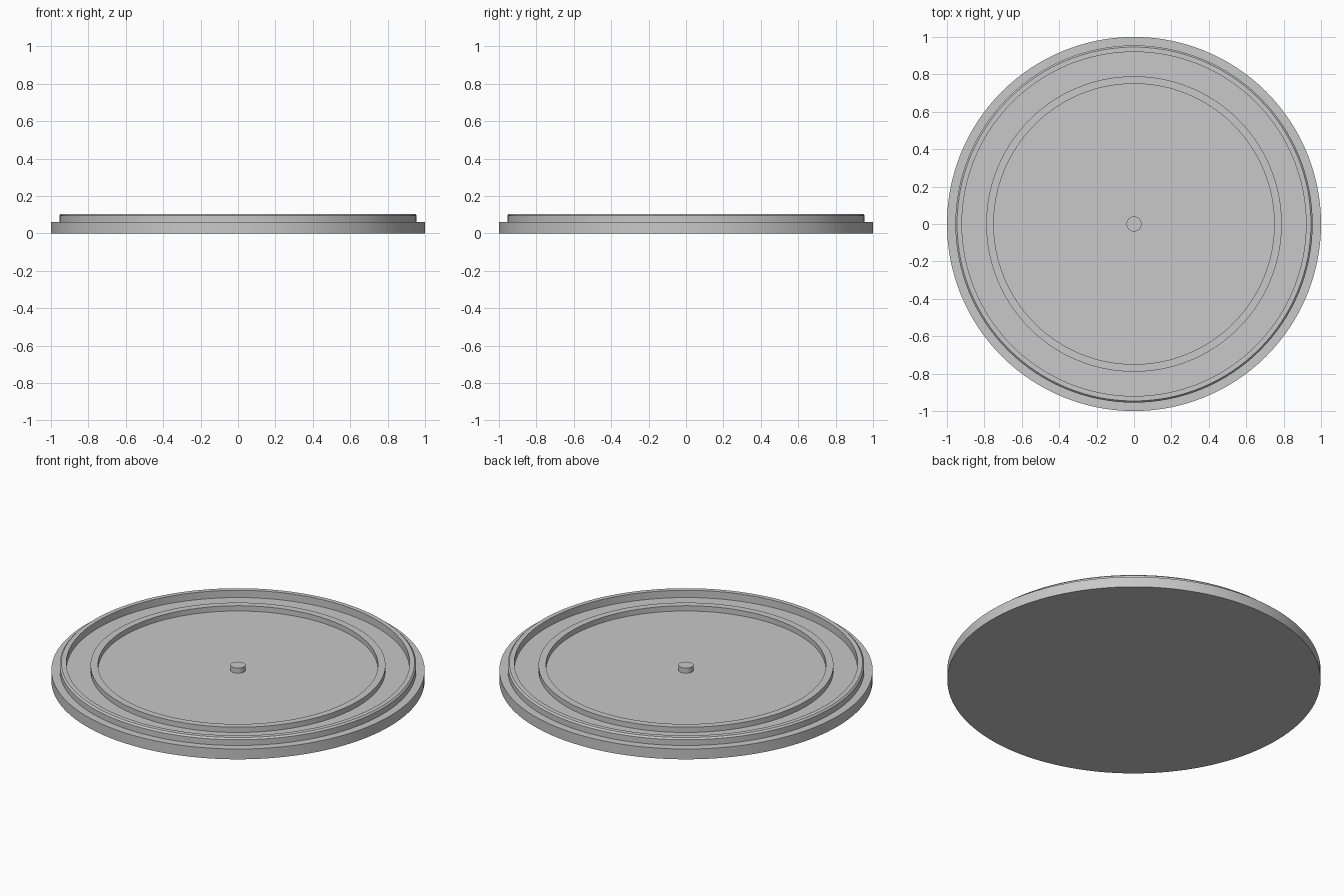
import bpy, bmesh
from math import cos, sin, tau, radians

cube = bpy.data.objects.get("Cube")
if cube:
    bpy.data.objects.remove(cube, do_unlink=True)

grey = bpy.data.materials.new("plain grey")
grey.use_nodes = True
colour = (0.58, 0.58, 0.58, 1)
grey.diffuse_color = colour
grey.node_tree.nodes["Principled BSDF"].inputs["Base Color"].default_value = colour

SIDES = 128
FLOOR = 0.061      # top of the plate
SUNK = 0.05        # raised parts start slightly inside the plate


def finish(name, bm):
    bmesh.ops.recalc_face_normals(bm, faces=bm.faces)
    mesh = bpy.data.meshes.new(name)
    bm.to_mesh(mesh)
    bm.free()
    mesh.materials.append(grey)
    obj = bpy.data.objects.new(name, mesh)
    bpy.context.collection.objects.link(obj)
    bpy.ops.object.select_all(action="DESELECT")
    obj.select_set(True)
    bpy.context.view_layer.objects.active = obj
    bpy.ops.object.shade_smooth_by_angle(angle=radians(30))


def turned(name, profile, solid):
    """Turn (radius, height) points about z; solid caps both ends, else the loop closes."""
    bm = bmesh.new()
    rings = [[bm.verts.new((r * cos(tau * i / SIDES), r * sin(tau * i / SIDES), z))
              for i in range(SIDES)] for r, z in profile]
    pairs = list(zip(rings, rings[1:]))
    if solid:
        bm.faces.new(rings[0])
        bm.faces.new(rings[-1])
    else:
        pairs.append((rings[-1], rings[0]))
    for a, b in pairs:
        for i in range(SIDES):
            j = (i + 1) % SIDES
            bm.faces.new((a[i], a[j], b[j], b[i]))
    finish(name, bm)


# Flat round plate
turned("base_plate", [(1, 0), (1, FLOOR)], True)

# Raised outer rim with a small outer chamfer
turned("outer_rim", [(0.92, SUNK), (0.955, SUNK), (0.955, 0.095),
                     (0.946, 0.104), (0.92, 0.104)], False)

# Low inner ridge
turned("inner_ring", [(0.75, SUNK), (0.79, SUNK), (0.79, 0.092), (0.75, 0.092)], False)

# Centre pin
turned("centre_pin", [(0.04, SUNK), (0.04, 0.092)], True)
